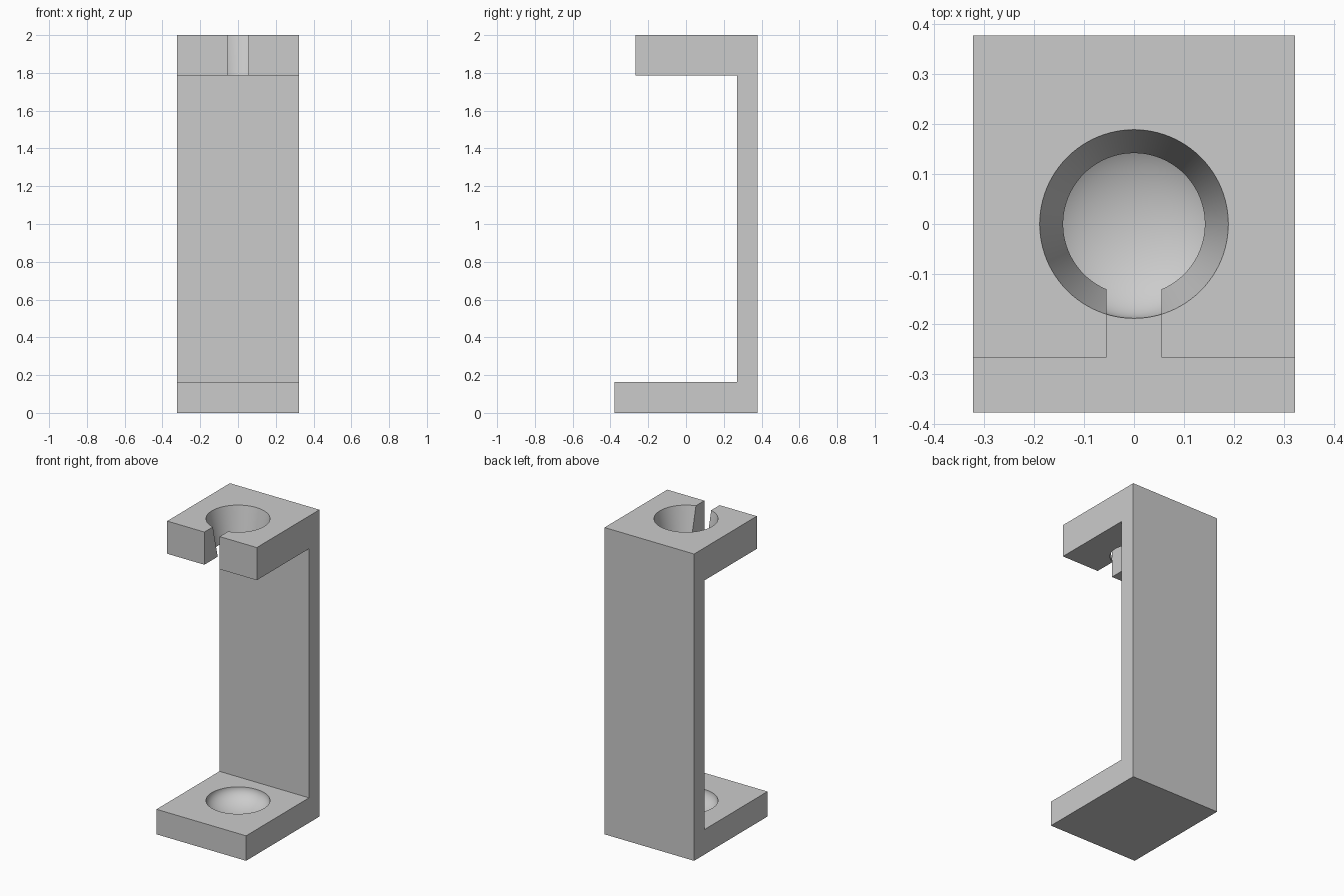
import bpy, bmesh, math

cube = bpy.data.objects.get("Cube")
if cube:
    bpy.data.objects.remove(cube, do_unlink=True)

HALF_WIDTH = 0.323
TOP, SHELF = 2.0, 1.787
BASE_TOP = 0.163

grey = bpy.data.materials.new("plain grey")
grey.use_nodes = True
colour = (0.6, 0.6, 0.6, 1)
grey.diffuse_color = colour
grey.node_tree.nodes["Principled BSDF"].inputs["Base Color"].default_value = colour


def add_object(name, bm, helper=False):
    bmesh.ops.recalc_face_normals(bm, faces=bm.faces)
    mesh = bpy.data.meshes.new(name)
    bm.to_mesh(mesh)
    bm.free()
    mesh.materials.append(grey)
    obj = bpy.data.objects.new(name, mesh)
    bpy.context.collection.objects.link(obj)
    if helper:
        obj.hide_render = True
        obj.hide_set(True)
    return obj


def extrude_profile(name, points, axis, start, length, helper=False):
    """Extrude a closed outline along x (axis 0) or z (axis 2)."""
    bm = bmesh.new()
    place = (lambda p: (start, *p)) if axis == 0 else (lambda p: (*p, start))
    face = bm.faces.new([bm.verts.new(place(p)) for p in points])
    moved = bmesh.ops.extrude_face_region(bm, geom=[face])["geom"]
    offset = [0, 0, 0]
    offset[axis] = length
    bmesh.ops.translate(bm, vec=offset,
                        verts=[v for v in moved if isinstance(v, bmesh.types.BMVert)])
    return add_object(name, bm, helper)


# C-shaped bracket: base, back plate and top shelf
outline = [(-0.378, 0), (0.378, 0), (0.378, TOP), (-0.268, TOP),
           (-0.268, SHELF), (0.27, SHELF), (0.27, BASE_TOP), (-0.378, BASE_TOP)]
bracket = extrude_profile("holder_bracket", outline, 0, -HALF_WIDTH, 2 * HALF_WIDTH)

# Tapered hole through the shelf, overshooting both faces along the same slope
slope = (0.189 - 0.142) / (TOP - SHELF)
over = 0.05
bm = bmesh.new()
bmesh.ops.create_cone(bm, cap_ends=True, segments=96,
                      radius1=0.142 - slope * over, radius2=0.189 + slope * over,
                      depth=TOP - SHELF + 2 * over)
bmesh.ops.translate(bm, verts=bm.verts, vec=(0, 0, (TOP + SHELF) / 2))
hole = add_object("tapered_hole_cutter", bm, True)

# Slot from the hole to the front of the shelf
slot_outline = [(-0.055, -0.4), (0.055, -0.4), (0.055, -0.05), (-0.055, -0.05)]
slot = extrude_profile("slot_cutter", slot_outline, 2, SHELF - over,
                       TOP - SHELF + 2 * over, True)

# Rounded dish in the base
bm = bmesh.new()
bmesh.ops.create_uvsphere(bm, u_segments=96, v_segments=48, radius=0.189)
bmesh.ops.scale(bm, verts=bm.verts, vec=(1, 1, 0.55))
bmesh.ops.translate(bm, verts=bm.verts, vec=(0, 0, BASE_TOP))
dish = add_object("dish_cutter", bm, True)

for cutter in (hole, slot, dish):
    cut = bracket.modifiers.new(cutter.name, "BOOLEAN")
    cut.operation = "DIFFERENCE"
    cut.solver = "EXACT"
    cut.object = cutter

# Apply the cuts, then smooth the round walls and keep the edges sharp
bpy.context.view_layer.objects.active = bracket
bracket.select_set(True)
for modifier in list(bracket.modifiers):
    bpy.ops.object.modifier_apply(modifier=modifier.name)
for cutter in (hole, slot, dish):
    bpy.data.objects.remove(cutter, do_unlink=True)
bpy.ops.object.shade_smooth_by_angle(angle=math.radians(30))
